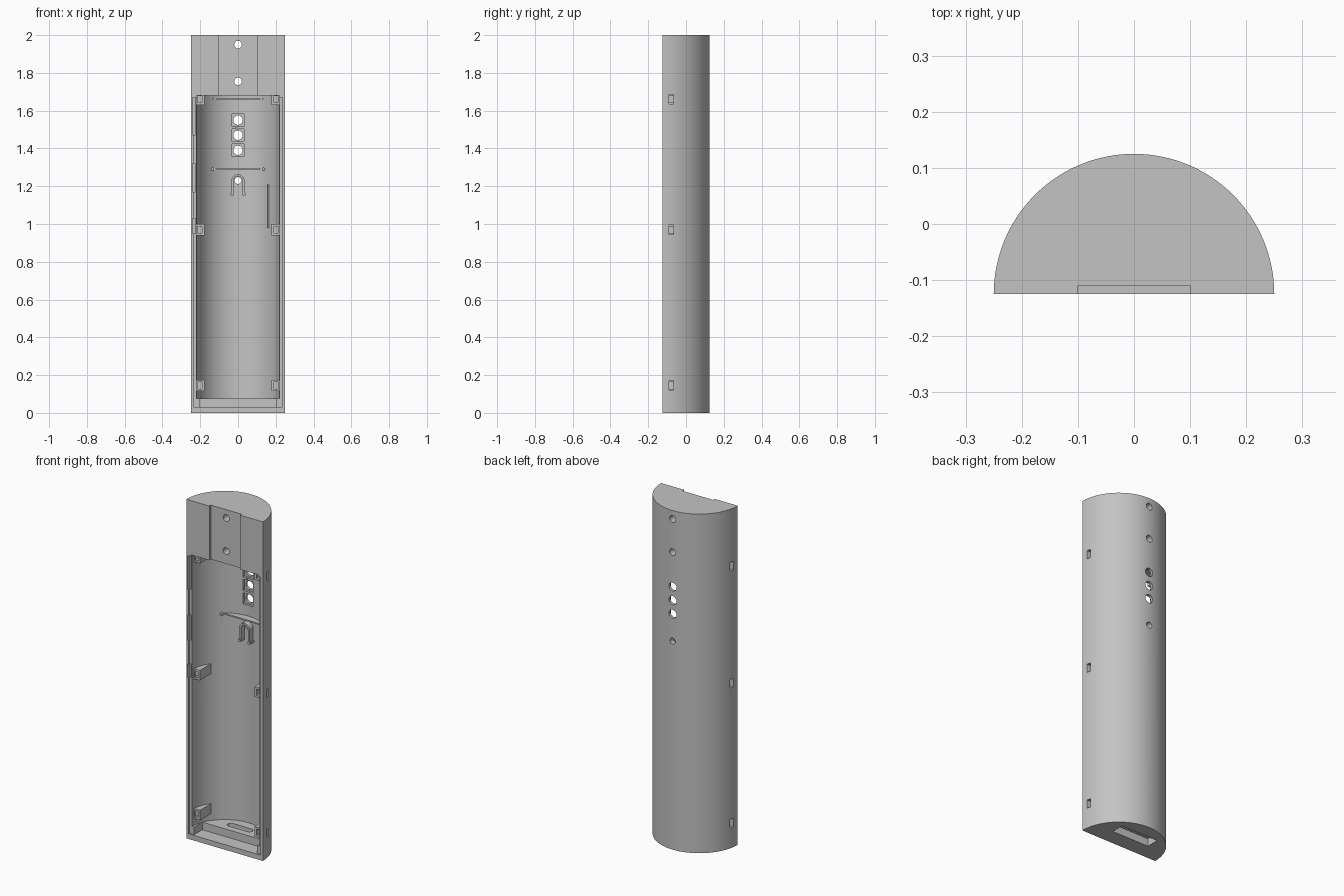
import bpy, bmesh, math

if bpy.data.objects.get("Cube"):
    bpy.data.objects.remove(bpy.data.objects["Cube"])

AXIS_Y = -0.125          # centre line of the half cylinder
OUTER, INNER = 0.25, 0.22
BOSS_HEIGHTS = (0.145, 0.97, 1.66)

grey = bpy.data.materials.new("plain grey")
grey.use_nodes = True
grey.diffuse_color = (0.55, 0.55, 0.55, 1)
grey.node_tree.nodes["Principled BSDF"].inputs["Base Color"].default_value = (0.55, 0.55, 0.55, 1)


def prism(name, outline, low, high, axis="z"):
    """Extrude a 2D outline along z (outline in xy) or y (outline in xz)."""
    bm = bmesh.new()
    place = (lambda p, h: (p[0], p[1], h)) if axis == "z" else (lambda p, h: (p[0], h, p[1]))
    bottom = [bm.verts.new(place(p, low)) for p in outline]
    top = [bm.verts.new(place(p, high)) for p in outline]
    bm.faces.new(bottom)
    bm.faces.new(top)
    n = len(outline)
    for i in range(n):
        j = (i + 1) % n
        bm.faces.new((bottom[i], bottom[j], top[j], top[i]))
    bmesh.ops.recalc_face_normals(bm, faces=bm.faces)
    mesh = bpy.data.meshes.new(name)
    bm.to_mesh(mesh)
    bm.free()
    mesh.materials.append(grey)
    obj = bpy.data.objects.new(name, mesh)
    bpy.context.collection.objects.link(obj)
    return obj


def box(name, x0, x1, y0, y1, z0, z1):
    return prism(name, [(x0, y0), (x1, y0), (x1, y1), (x0, y1)], z0, z1)


def arc(cx, cy, r, start, end, steps):
    angles = [math.radians(start + (end - start) * i / steps) for i in range(steps + 1)]
    return [(cx + r * math.cos(a), cy + r * math.sin(a)) for a in angles]


def rod(name, x, z, r, y0, y1):
    return prism(name, arc(x, z, r, 0, 360, 32)[:-1], y0, y1, "y")


def cut(target, cutters):
    """Subtract the cutters one by one and keep the plain mesh."""
    for c in cutters:
        c.hide_render = True
        mod = target.modifiers.new("cut", "BOOLEAN")
        mod.operation, mod.solver, mod.object = "DIFFERENCE", "EXACT", c
    bpy.context.view_layer.update()
    graph = bpy.context.evaluated_depsgraph_get()
    mesh = bpy.data.meshes.new_from_object(target.evaluated_get(graph))
    target.modifiers.clear()
    target.data = mesh


def wall_y(x, r=INNER):
    return AXIS_Y + math.sqrt(r * r - x * x)


parts, cutters = [], []

# Half-round body
body = prism("shell_body", arc(0, AXIS_Y, OUTER, 0, 180, 64), 0, 2)
parts.append(body)

# Main cavity, open at the front, with a raised floor behind a low step
cavity = [(INNER, -0.3)] + arc(0, AXIS_Y, INNER, 0, 180, 64) + [(-INNER, -0.3)]
cutters.append(prism("cavity_cutter", cavity, 0.075, 1.68))
cutters.append(box("step_cutter", -0.205, 0.205, -0.3, -0.04, 0.03, 0.1))
# Rebate for the lid and the notch in the top block
cutters.append(box("rebate_cutter", -0.235, 0.235, -0.3, -0.115, 0.03, 1.67))
cutters.append(box("notch_cutter", -0.1, 0.1, -0.3, -0.11, 1.6, 2.1))
# Finger grooves along one rim
for z0, z1 in ((1.47, 1.67), (1.17, 1.32), (0.95, 1.03)):
    cutters.append(box("groove_cutter", -0.241, -0.225, -0.3, -0.105, z0, z1))
# Round holes through the back
for z, r in ((1.95, 0.02), (1.755, 0.02), (1.55, 0.025), (1.47, 0.025), (1.39, 0.025), (1.23, 0.018)):
    cutters.append(rod("hole_cutter", 0, z, r, -0.3, 0.3))
# Square pockets around the three larger holes
for z in (1.55, 1.47, 1.39):
    cutters.append(box("pocket_cutter", -0.033, 0.033, 0, 0.108, z - 0.033, z + 0.033))
# Recess and rounded slot in the floor
cutters.append(box("base_recess_cutter", -0.12, 0.12, -0.03, 0.045, -0.1, 0.045))
slot = arc(0.06, 0.02, 0.02, -90, 90, 12) + arc(-0.06, 0.02, 0.02, 90, 270, 12)
cutters.append(prism("base_slot_cutter", slot, -0.1, 0.2))

# Latch bosses with side windows
bosses = []
for s, side in ((1, "left"), (-1, "right")):
    for z in BOSS_HEIGHTS:
        outline = [(0.178 * s, -0.1), (0.225 * s, -0.1), (0.225 * s, -0.06),
                   (0.185 * s, 0.01), (0.178 * s, 0.01)]
        boss = prism(side + "_latch_boss", outline, z - 0.03, z + 0.03)
        x0, x1 = sorted((0.2 * s, 0.3 * s))
        window = box("window_cutter", x0, x1, -0.09, -0.065, z - 0.025, z + 0.025)
        x0, x1 = sorted((0.19 * s, 0.215 * s))
        mouth = box("mouth_cutter", x0, x1, -0.14, -0.065, z - 0.018, z + 0.018)
        cut(boss, [window, mouth])
        cutters.append(window)
        bosses.append(boss)
        bpy.data.objects.remove(mouth)
parts += bosses
cut(body, cutters)
for c in cutters:
    bpy.data.objects.remove(c)

# Crescent shelves across the back wall
half = math.degrees(math.acos(0.14 / 0.225))
crescent = arc(0, AXIS_Y, 0.225, half, 180 - half, 24)
parts.append(prism("middle_shelf", crescent, 1.286, 1.294))
parts.append(prism("upper_shelf", crescent, 1.66, 1.668))
for x in (-0.135, 0.135):
    parts.append(rod("shelf_end_pin", x, 1.29, 0.008, 0.035, wall_y(x) + 0.01))

# Arched clip around the small hole
ring = arc(0, 1.23, 0.034, 0, 180, 20) + arc(0, 1.23, 0.023, 180, 0, 20)
parts.append(prism("clip_arch", ring, 0.06, 0.1, "y"))
for s in (-1, 1):
    leg = [(0.023 * s, 1.155), (0.034 * s, 1.155), (0.034 * s, 1.23), (0.023 * s, 1.23)]
    parts.append(prism("clip_leg", leg, 0.06, 0.1, "y"))
    x0, x1 = sorted((0.023 * s, 0.039 * s))
    parts.append(box("clip_foot", x0, x1, 0.055, 0.1, 1.15, 1.163))

# Thin upright rib on one side wall
parts.append(box("side_rib", 0.157, 0.163, wall_y(0.16) - 0.025, wall_y(0.16) + 0.012, 0.98, 1.21))

# Smooth the curves, keep edges sharp
bpy.ops.object.select_all(action="DESELECT")
for p in parts:
    p.select_set(True)
bpy.context.view_layer.objects.active = body
bpy.ops.object.shade_smooth_by_angle()
